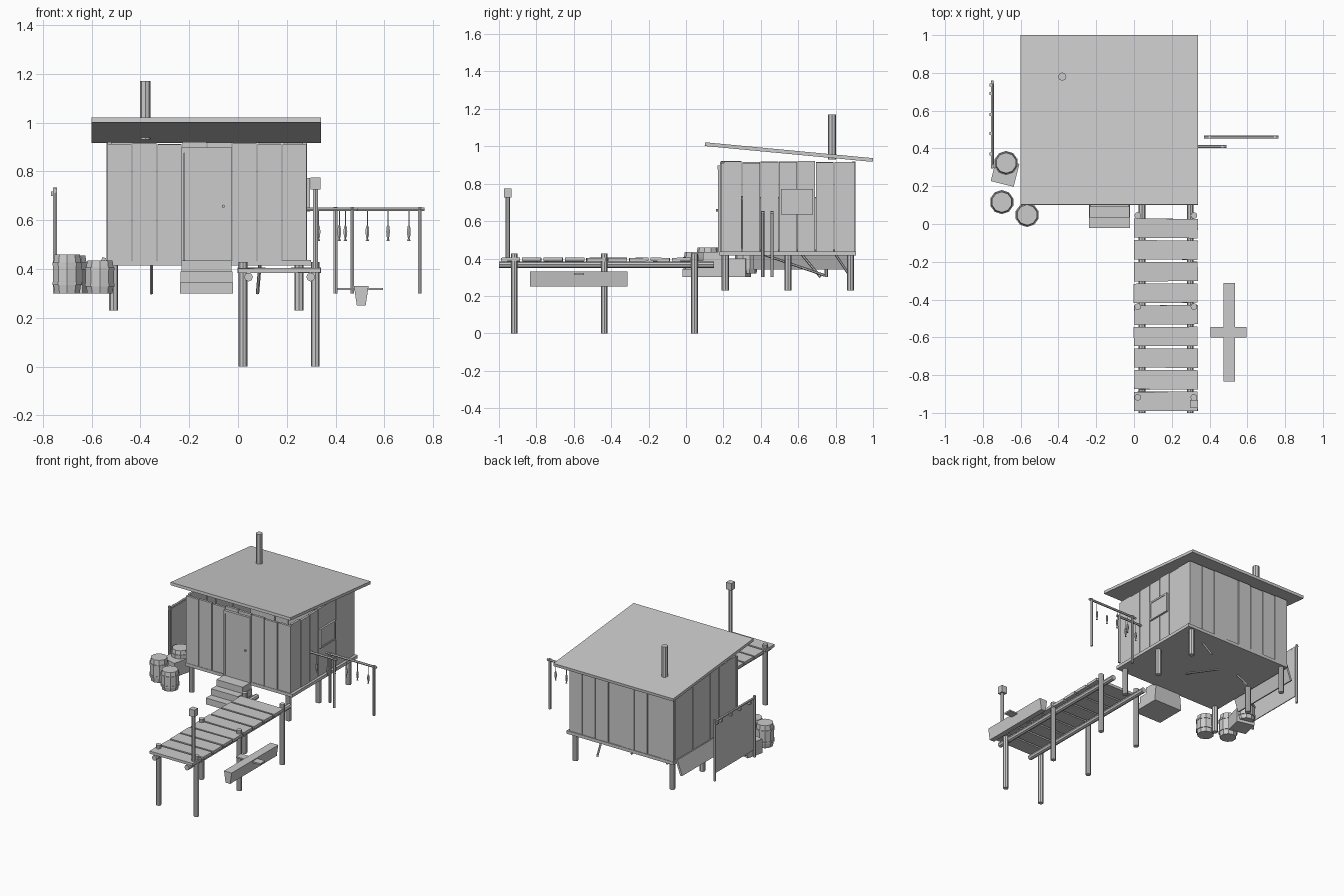
import bpy, bmesh, random
from math import radians, atan2
from mathutils import Vector, Matrix

if "Cube" in bpy.data.objects:
    bpy.data.objects.remove(bpy.data.objects["Cube"])

random.seed(4)


def finish(name, bm):
    bmesh.ops.recalc_face_normals(bm, faces=bm.faces)
    me = bpy.data.meshes.new(name)
    bm.to_mesh(me)
    bm.free()
    ob = bpy.data.objects.new(name, me)
    bpy.context.collection.objects.link(ob)
    return ob


def box(name, lo, hi, rot=(0, 0, 0)):
    lo, hi = Vector(lo), Vector(hi)
    bm = bmesh.new()
    bmesh.ops.create_cube(bm, size=1)
    bmesh.ops.scale(bm, vec=hi - lo, verts=bm.verts)
    ob = finish(name, bm)
    ob.location = (lo + hi) / 2
    ob.rotation_euler = rot
    return ob


def rod(name, a, b, r, n=8):
    a, b = Vector(a), Vector(b)
    bm = bmesh.new()
    bmesh.ops.create_cone(bm, cap_ends=True, segments=n, radius1=r, radius2=r, depth=(b - a).length)
    rot = Vector((0, 0, 1)).rotation_difference(b - a).to_matrix().to_4x4()
    bm.transform(Matrix.Translation((a + b) / 2) @ rot)
    return finish(name, bm)


def barrel(x, y, z0, z1):
    # staved body built from stacked rings, slightly bulged
    h, n = z1 - z0, 10
    for i, (t0, t1, r0, r1) in enumerate([(0, .3, .054, .061), (.3, .7, .061, .061), (.7, 1, .061, .054)]):
        bm = bmesh.new()
        bmesh.ops.create_cone(bm, cap_ends=True, segments=n, radius1=r0, radius2=r1, depth=h * (t1 - t0))
        finish("barrel_body", bm).location = (x, y, z0 + h * (t0 + t1) / 2)
    for t in (.25, .75):
        rod("barrel_hoop", (x, y, z0 + h * t - .006), (x, y, z0 + h * t + .006), .064, n)


def fish(x, y, z=.645):
    rod("fish_string", (x, y, z - .07), (x, y, z), .002, 4)
    bm = bmesh.new()
    bmesh.ops.create_uvsphere(bm, u_segments=6, v_segments=4, radius=1)
    bmesh.ops.scale(bm, vec=(.009, .006, .03), verts=bm.verts)
    finish("fish_body", bm).location = (x, y, z - .092)
    bm = bmesh.new()
    bmesh.ops.create_cone(bm, cap_ends=True, segments=4, radius1=.007, radius2=.001, depth=.016)
    finish("fish_tail", bm).location = (x, y, z - .122)


# hut floor and stilts
box("hut_floor", (-.54, .18, .415), (.30, .91, .437))
for x in (-.51, .25):
    for y in (.21, .545, .88):
        rod("hut_stilt", (x, y, .23), (x, y, .42), .019)

# plank walls
X0, X1, Y0, Y1, T = -.537, .283, .185, .905, .016


def wall(name, n, start, end, make):
    step = (end - start) / n
    for i in range(n):
        a = start + i * step + .002
        top = .915 + random.uniform(-.006, .006)
        j = random.uniform(-.003, .003)
        make(name, a, a + step - .004, top, j)


wall("front_wall_plank", 8, X0, X1, lambda n, a, b, t, j: box(n, (a, Y0 + j, .42), (b, Y0 + T + j, t)))
wall("back_wall_plank", 8, X0, X1, lambda n, a, b, t, j: box(n, (a, Y1 - T + j, .42), (b, Y1 + j, t)))
wall("left_wall_plank", 7, Y0 + T, Y1 - T, lambda n, a, b, t, j: box(n, (X0 + j, a, .42), (X0 + T + j, b, t)))
wall("right_wall_plank", 7, Y0 + T, Y1 - T, lambda n, a, b, t, j: box(n, (X1 - T + j, a, .42), (X1 + j, b, t)))

# door with frame and knob
box("door_panel", (-.22, .172, .435), (-.035, .19, .875))
for x in (-.232, -.035):
    box("door_jamb", (x, .17, .435), (x + .01, .19, .897))
box("door_lintel", (-.232, .168, .875), (-.025, .19, .897))
rod("door_knob", (-.06, .16, .657), (-.06, .175, .657), .007, 6)

# window on the right wall
box("window_pane", (.275, .51, .637), (.291, .675, .77))
for z in (.635, .76):
    box("window_rail", (.275, .507, z), (.295, .678, z + .012))
for y in (.507, .666):
    box("window_stile", (.275, y, .635), (.295, y + .012, .772))

# sloped roof and chimney
tilt = -atan2(.085, .9)
box("roof", (-.6, .099, .959), (.34, 1.001, .979), (tilt, 0, 0))
rod("chimney", (-.38, .78, .93), (-.38, .78, 1.17), .022)

# steps below the door
for i in range(3):
    z = .3 + .045 * i
    y = -.02 + .055 * i
    box("step", (-.238 + .003 * i, y, z), (-.02 - .003 * i, .19, z + .045))

# loose braces under the floor
rod("brace_right", (.09, .80, .42), (.08, .88, .30), .007, 6)
rod("brace_middle", (-.09, .42, .42), (-.09, .74, .31), .007, 6)
rod("brace_left", (-.355, .62, .42), (-.355, .72, .30), .007, 6)

# dock planks, bearers and posts
for i in range(9):
    y = -.99 + i * .1145
    dx = random.uniform(-.002, .002)
    box("dock_plank", (.0 + dx, y, .385), (.338 + dx, y + .102, .404),
        (radians(random.uniform(-1.2, 1.2)), radians(random.uniform(-.5, .5)), radians(random.uniform(-.6, .6))))
for x in (.043, .298):
    rod("dock_bearer", (x, -1.0, .367), (x, .15, .367), .018)
for x in (.02, .317):
    for y in (-.918, -.437, .045):
        rod("dock_post", (x, y, 0), (x, y, .428), .018)

# lamp on the dock end
rod("lamp_post", (.317, -.952, .4), (.317, -.952, .735), .012, 6)
box("lamp_head", (.297, -.972, .725), (.338, -.932, .775))

# rowing boat with a seat board across it
bm = bmesh.new()
sect = [(.475, .33), (.535, .33), (.523, .25), (.487, .25)]
ends = [[bm.verts.new((x, y, z)) for x, z in sect] for y in (-.835, -.313)]
for i in range(4):
    k = (i + 1) % 4
    bm.faces.new((ends[0][i], ends[0][k], ends[1][k], ends[1][i]))
for e in ends:
    bm.faces.new(e)
finish("boat_hull", bm)
box("boat_crossboard", (.405, -.6, .313), (.595, -.545, .323))

# fish drying racks
rod("rack_rail", (.37, .46, .645), (.765, .46, .645), .008, 6)
for x in (.40, .745):
    rod("rack_post", (x, .46, .30), (x, .46, .655), .009, 6)
rod("short_rack_rail", (.27, .41, .645), (.49, .41, .645), .008, 6)
rod("short_rack_post", (.468, .41, .30), (.468, .41, .655), .009, 6)
for x in (.44, .53, .615, .70):
    fish(x, .46)
for x in (.33, .415):
    fish(x, .41)

# net frame on the left side
for y in (.305, .75):
    rod("net_post", (-.75, y, .30), (-.75, y, .735), .009, 6)
rod("net_rail", (-.75, .295, .72), (-.75, .76, .72), .008, 6)
box("net_panel", (-.748, .315, .35), (-.742, .745, .715))
for i, y in enumerate((.37, .48, .58, .69, .735)):
    box("net_float", (-.766, y - .008, .70), (-.748, y + .008, .718))

# plank leaning against the left edge of the floor
box("leaning_plank", (-.575, .36, .34), (-.56, .89, .45), (0, radians(20), 0))

# barrels and crate
barrel(-.677, .323, .32, .455)
barrel(-.70, .116, .30, .46)
barrel(-.566, .048, .30, .435)
box("crate", (-.745, .21, .30), (-.62, .335, .40), (0, 0, radians(-14)))
